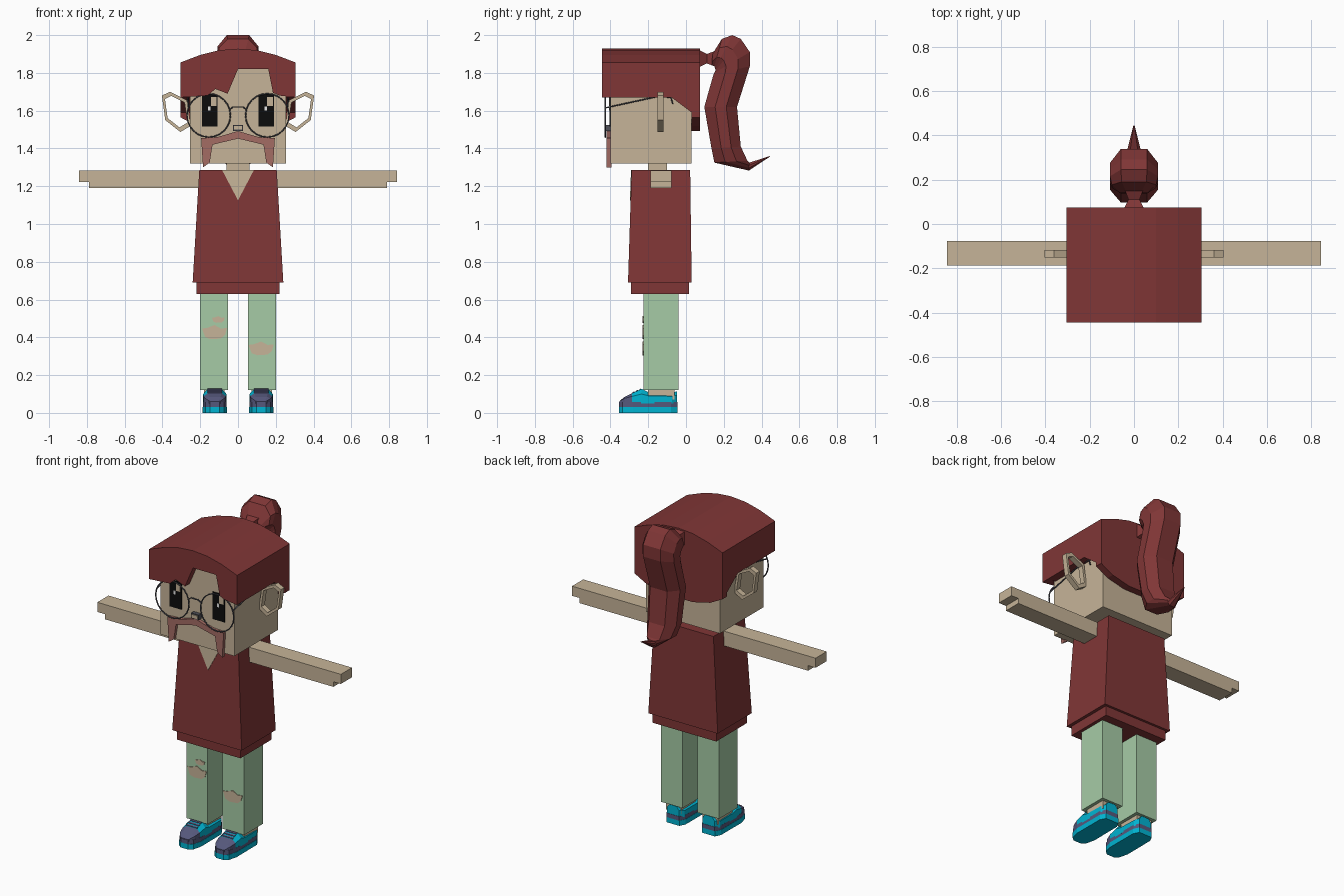
import bpy, bmesh, math

if "Cube" in bpy.data.objects:
    bpy.data.objects.remove(bpy.data.objects["Cube"], do_unlink=True)


def material(name, hex_code):
    rgb = [int(hex_code[i:i + 2], 16) / 255 for i in (0, 2, 4)]
    col = [c / 12.92 if c < 0.04 else ((c + 0.055) / 1.055) ** 2.4 for c in rgb] + [1]
    m = bpy.data.materials.new(name)
    m.use_nodes = True
    m.diffuse_color = col
    m.node_tree.nodes["Principled BSDF"].inputs["Base Color"].default_value = col
    return m


SKIN = material("skin", "C6B498")
RED = material("dark red", "803636")
GREEN = material("pale green", "A6CBA6")
CYAN = material("cyan", "00B4D2")
SLATE = material("slate purple", "56587C")
BLACK = material("black", "0C0C0C")
WHITE = material("white", "F2F2F2")
PINK = material("dusty pink", "A46C64")
GREY = material("frame grey", "505058")


def loft(name, rings, *mats, closed=False):
    """Skin a run of equal-length point rings; cap the ends unless closed."""
    bm = bmesh.new()
    loops = [[bm.verts.new(p) for p in r] for r in rings]
    n = len(loops[0])
    for a, b in zip(loops, loops[1:] + (loops[:1] if closed else [])):
        for i in range(n):
            j = (i + 1) % n
            bm.faces.new((a[i], a[j], b[j], b[i]))
    if not closed:
        bm.faces.new(loops[0])
        bm.faces.new(loops[-1])
    bmesh.ops.recalc_face_normals(bm, faces=bm.faces)
    me = bpy.data.meshes.new(name)
    bm.to_mesh(me)
    bm.free()
    for m in mats:
        me.materials.append(m)
    ob = bpy.data.objects.new(name, me)
    bpy.context.collection.objects.link(ob)
    return ob


def prism(name, pts, axis, lo, hi, mat):
    """Extrude a flat outline along one axis."""
    place = {"x": lambda p, t: (t, p[0], p[1]),
             "y": lambda p, t: (p[0], t, p[1]),
             "z": lambda p, t: (p[0], p[1], t)}[axis]
    return loft(name, [[place(p, t) for p in pts] for t in (lo, hi)], mat)


def rect(x0, x1, y0, y1):
    return [(x0, y0), (x1, y0), (x1, y1), (x0, y1)]


def box(name, x0, x1, y0, y1, z0, z1, mat):
    return prism(name, rect(x0, x1, y0, y1), "z", z0, z1, mat)


def tube(name, pts, radius, mat, cyclic=False):
    cu = bpy.data.curves.new(name, "CURVE")
    cu.dimensions = "3D"
    cu.bevel_depth = radius
    cu.bevel_resolution = 1
    cu.use_fill_caps = True
    sp = cu.splines.new("POLY")
    sp.points.add(len(pts) - 1)
    for q, p in zip(sp.points, pts):
        q.co = (*p, 1)
    sp.use_cyclic_u = cyclic
    cu.materials.append(mat)
    ob = bpy.data.objects.new(name, cu)
    bpy.context.collection.objects.link(ob)
    return ob


def mirrored(half):
    """Complete an outline given from right to left, ending on or before x = 0."""
    return half + [(-x, z) for x, z in reversed(half) if x > 0]


# Head and neck
box("head", -0.255, 0.255, -0.40, 0.03, 1.32, 1.85, SKIN)
box("neck", -0.06, 0.06, -0.20, -0.10, 1.25, 1.33, SKIN)

# Hair: arched cap, fringe with a notch, back panel, side wedges
arch = mirrored([(0.305, 1.855), (0.2, 1.895), (0.1, 1.92), (0, 1.928)])
prism("hair_cap", arch + [(-0.305, 1.67), (0.305, 1.67)], "y", -0.39, 0.075, RED)
notch = [(-0.305, 1.67), (-0.16, 1.68), (-0.12, 1.715), (-0.055, 1.69), (0, 1.82),
         (0.16, 1.82), (0.185, 1.695), (0.22, 1.68), (0.305, 1.67)]
prism("hair_fringe", arch + notch, "y", -0.445, -0.39, RED)
hem = mirrored([(0.305, 1.68), (0.305, 1.565), (0.22, 1.52), (0.1, 1.492)])
prism("hair_back", hem, "y", 0.03, 0.075, RED)
for s, side in ((1, "left"), (-1, "right")):
    prism("hair_side_" + side, [(-0.09, 1.68), (-0.07, 1.665), (0.03, 1.59), (0.075, 1.565),
          (0.075, 1.68)], "x", s * 0.255, s * 0.305, RED)


# Ponytail: octagonal rings between a front and a back edge point
def tail_ring(fy, fz, by, bz, w):
    ring = [(0, 0.55), (0.33, 1), (0.67, 1), (1, 0.55)]
    ring += [(t, -k) for t, k in reversed(ring)]
    return [(w * k, fy + (by - fy) * t, fz + (bz - fz) * t) for t, k in ring]


loft("ponytail", [tail_ring(*r) for r in (
    (0.137, 1.84, 0.14, 1.90, 0.06), (0.15, 1.835, 0.19, 1.98, 0.10),
    (0.155, 1.82, 0.245, 2.0, 0.108), (0.155, 1.81, 0.29, 1.98, 0.108),
    (0.15, 1.80, 0.338, 1.91, 0.108), (0.145, 1.79, 0.338, 1.835, 0.108),
    (0.097, 1.62, 0.27, 1.62, 0.108), (0.135, 1.40, 0.29, 1.41, 0.10),
    (0.15, 1.325, 0.325, 1.335, 0.08), (0.333, 1.283, 0.336, 1.325, 0.03),
    (0.442, 1.355, 0.444, 1.36, 0.003))], RED)
loft("hair_tie", [[(x * w, y, 1.875 + z * w) for x, z in rect(-1, 1, -1, 1)]
                  for y, w in ((0.07, 0.045), (0.11, 0.025), (0.15, 0.04))], RED)

# Ears: open hexagonal frames
ear = [(0.403, 1.68), (0.36, 1.70), (0.27, 1.655), (0.25, 1.52), (0.305, 1.487), (0.385, 1.55)]
cx, cz = (sum(c) / len(ear) for c in zip(*ear))
for s, side in ((1, "left"), (-1, "right")):
    loft("ear_" + side, [[(s * (cx + (x - cx) * k), y, cz + (z - cz) * k) for x, z in ear]
         for k, y in ((1, -0.152), (1, -0.118), (0.78, -0.118), (0.78, -0.152))],
         SKIN, closed=True)

# Eyes with highlights
for s, side in ((1, "left"), (-1, "right")):
    x = 0.149 * s
    box("eye_" + side, x - 0.041, x + 0.041, -0.405, -0.398, 1.515, 1.685, BLACK)
    box("eye_glint_large_" + side, x + 0.005, x + 0.035, -0.408, -0.403, 1.625, 1.672, SKIN)
    box("eye_glint_small_" + side, x - 0.01, x + 0.004, -0.408, -0.403, 1.60, 1.623, WHITE)

# Glasses
for s, side in ((1, "left"), (-1, "right")):
    circle = [i * math.tau / 24 for i in range(24)]
    tube("lens_rim_" + side, [(s * 0.155 + 0.115 * math.cos(a), -0.427,
         1.575 + 0.115 * math.sin(a)) for a in circle], 0.004, GREY, True)
    tube("glasses_temple_" + side, [(s * 0.262, -0.427, 1.615), (s * 0.265, -0.15, 1.675),
         (s * 0.265, -0.08, 1.67), (s * 0.265, -0.07, 1.635)], 0.004, GREY)
tube("glasses_bridge", [(-0.045, -0.427, 1.605), (-0.025, -0.427, 1.62),
     (0.025, -0.427, 1.62), (0.045, -0.427, 1.605)], 0.004, GREY)

# Nose and moustache
box("nose_rim", -0.026, 0.026, -0.425, -0.40, 1.493, 1.525, GREY)
box("nose", -0.02, 0.02, -0.43, -0.40, 1.499, 1.519, SKIN)
top = mirrored([(0.185, 1.30), (0.195, 1.455), (0.11, 1.46), (0, 1.492)])
under = [(-0.15, 1.325), (-0.135, 1.42), (0, 1.452), (0.135, 1.42), (0.15, 1.325)]
prism("moustache", top + under, "y", -0.42, -0.395, PINK)

# Tunic, hem and neckline
loft("tunic", [[(x, y, z) for x, y in rect(-w, w, f, b)] for w, f, b, z in (
    (0.24, -0.307, 0.03, 0.69), (0.205, -0.288, 0.022, 1.285))], RED)
box("tunic_hem", -0.22, 0.22, -0.29, 0.015, 0.63, 0.72, RED)
loft("neckline", [[(-0.085, -0.288 - d, 1.287), (0, -0.294 - d, 1.125), (0.085, -0.288 - d, 1.287)]
                  for d in (-0.002, 0.003)], SKIN)

# Arms, legs and ankles
for s, side in ((1, "left"), (-1, "right")):
    prism("arm_" + side, [(s * x, z) for x, z in (
        (0.19, 1.19), (0.79, 1.19), (0.79, 1.222), (0.842, 1.222), (0.842, 1.282),
        (0.19, 1.282))], "y", -0.187, -0.077, SKIN)
    a, b = sorted((s * 0.052, s * 0.20))
    box("leg_" + side, a, b, -0.225, -0.04, 0.12, 0.65, GREEN)
    box("ankle_" + side, a + 0.02, b - 0.02, -0.20, -0.06, 0.07, 0.121, SKIN)


# Torn knee patches
def patch(name, x0, x1, z0, z1):
    shape = [(0, 0.75), (0.12, 0.15), (0.35, 0), (0.75, 0.05), (0.92, 0.3), (1, 0.8),
             (0.75, 0.75), (0.5, 1), (0.2, 0.8)]
    pts = [(x0 + (x1 - x0) * u, z0 + (z1 - z0) * v) for u, v in shape]
    prism(name, pts, "y", -0.229, -0.222, SKIN)


patch("knee_patch_right", -0.19, -0.058, 0.39, 0.465)
patch("knee_patch_small", -0.138, -0.07, 0.477, 0.512)
patch("knee_patch_left", 0.056, 0.19, 0.305, 0.378)

# Shoes: sole, band, upper with a toe cap, laces
plan = mirrored([(0.045, -0.045), (0.063, -0.08), (0.064, -0.28), (0.05, -0.335), (0.025, -0.355)])
for s, side in ((1, "left"), (-1, "right")):
    x = s * 0.123
    prism("sole_" + side, [(x + px, py) for px, py in plan], "z", 0, 0.032, CYAN)
    prism("shoe_band_" + side, [(x + px * 0.97, py) for px, py in plan], "z", 0.032, 0.058, SLATE)
    upper = loft("shoe_upper_" + side, [
        [(x - w, y, 0.05), (x - w, y, 0.03 + h * 0.55), (x - w * 0.6, y, h),
         (x + w * 0.6, y, h), (x + w, y, 0.03 + h * 0.55), (x + w, y, 0.05)]
        for y, w, h in ((-0.352, 0.03, 0.06), (-0.325, 0.05, 0.085), (-0.285, 0.06, 0.105),
                        (-0.235, 0.062, 0.127), (-0.195, 0.062, 0.108), (-0.075, 0.06, 0.105),
                        (-0.047, 0.042, 0.115))], CYAN, SLATE)
    for f in upper.data.polygons:
        f.material_index = int(f.center.y < -0.3)
    for i in range(3):
        y, z = -0.282 + i * 0.018, 0.107 + i * 0.0079
        loft("lace_%d_%s" % (i + 1, side), [[(x + px, y + d, z + d * 0.44 + h) for px, h in
             ((-0.038, -0.004), (0.038, -0.004), (0.038, 0.003), (-0.038, 0.003))]
             for d in (0, 0.009)], SLATE)
